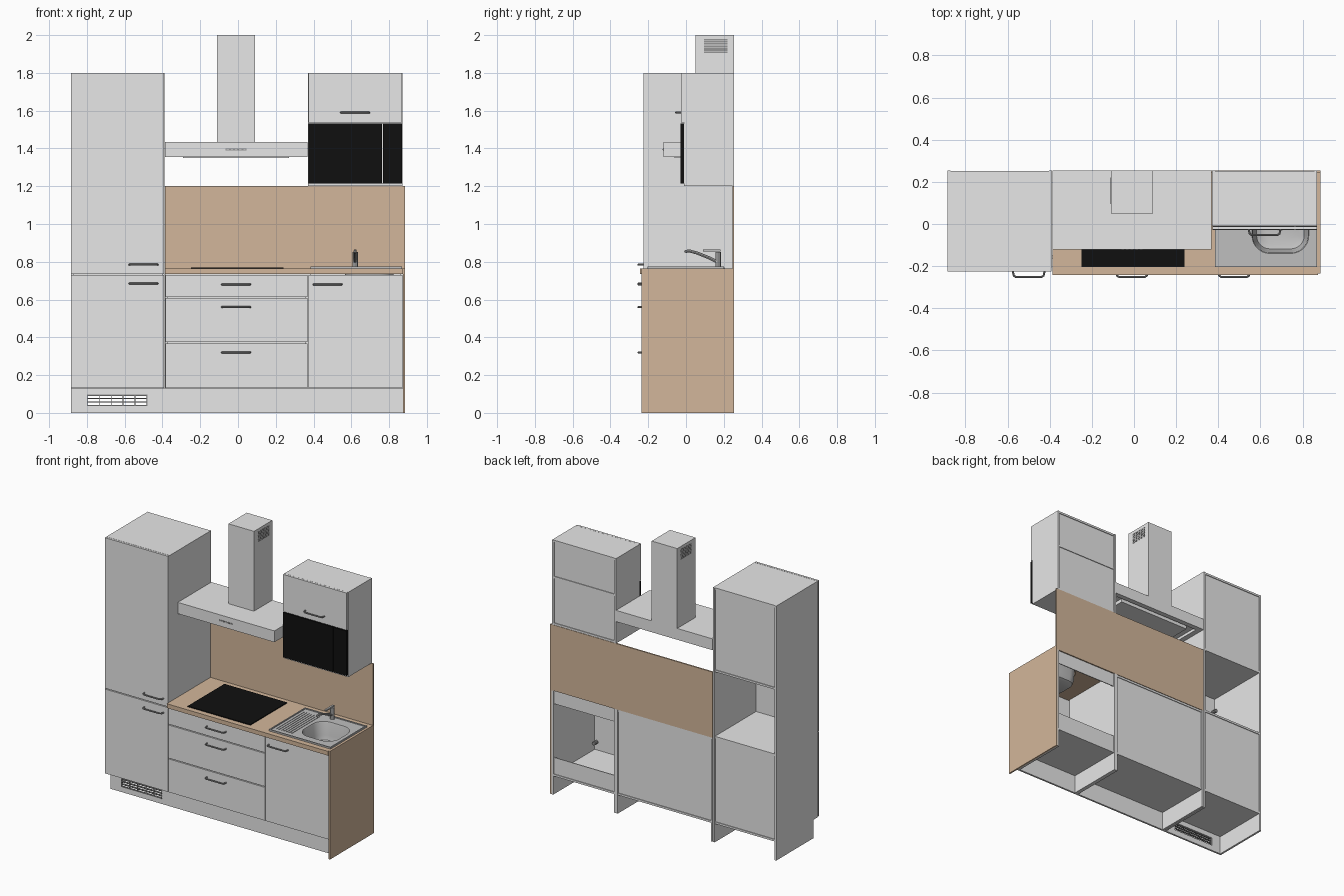
import bpy, bmesh, math
from mathutils import Vector

if "Cube" in bpy.data.objects:
    bpy.data.objects.remove(bpy.data.objects["Cube"], do_unlink=True)


def material(name, r, g, b):
    m = bpy.data.materials.new(name)
    m.use_nodes = True
    m.diffuse_color = (r, g, b, 1)
    m.node_tree.nodes["Principled BSDF"].inputs["Base Color"].default_value = (r, g, b, 1)
    return m


WHITE = material("cabinet white", 0.8, 0.8, 0.8)
WOOD = material("light wood", 0.65, 0.47, 0.325)
BLACK = material("black glass", 0.005, 0.005, 0.005)
STEEL = material("brushed steel", 0.52, 0.52, 0.52)
GREY = material("handle grey", 0.3, 0.3, 0.3)


def from_bmesh(name, bm, mat):
    me = bpy.data.meshes.new(name)
    bm.to_mesh(me)
    bm.free()
    me.materials.append(mat)
    ob = bpy.data.objects.new(name, me)
    bpy.context.collection.objects.link(ob)
    return ob


def box(name, x, y, z, mat=WHITE):
    """Box from three (low, high) ranges."""
    bm = bmesh.new()
    bmesh.ops.create_cube(bm, size=1)
    for v in bm.verts:
        v.co = [(lo + hi) / 2 + c * (hi - lo) for c, (lo, hi) in zip(v.co, (x, y, z))]
    return from_bmesh(name, bm, mat)


def activate(ob):
    bpy.ops.object.select_all(action='DESELECT')
    ob.select_set(True)
    bpy.context.view_layer.objects.active = ob


def smooth(ob):
    activate(ob)
    bpy.ops.object.shade_smooth_by_angle(angle=math.radians(40))


def rod(name, points, radius, mat):
    """Round bar along a path."""
    cu = bpy.data.curves.new(name, 'CURVE')
    cu.dimensions = '3D'
    cu.bevel_depth = radius
    cu.bevel_resolution = 2
    cu.use_fill_caps = True
    sp = cu.splines.new('POLY')
    sp.points.add(len(points) - 1)
    for p, co in zip(sp.points, points):
        p.co = (*co, 1)
    cu.materials.append(mat)
    ob = bpy.data.objects.new(name, cu)
    bpy.context.collection.objects.link(ob)
    activate(ob)
    bpy.ops.object.convert(target='MESH')
    smooth(bpy.context.object)


def cut(ob, cutter):
    mod = ob.modifiers.new("opening", 'BOOLEAN')
    mod.operation = 'DIFFERENCE'
    mod.solver = 'EXACT'
    mod.object = cutter
    activate(ob)
    bpy.ops.object.modifier_apply(modifier=mod.name)


def handle(name, x, y, z):
    h = 0.075
    rod(name, [(x - h, y, z), (x - h + .004, y - .02, z), (x - h + .015, y - .027, z),
               (x + h - .015, y - .027, z), (x + h - .004, y - .02, z), (x + h, y, z)], 0.005, GREY)


T = 0.014      # panel thickness
BACK = 0.255
FRONT = -0.208


def cabinet(name, x0, x1, y0, z0, z1, boards, backs, legs):
    """Open carcass: two sides, horizontal boards and back panels."""
    for side, a in (("right", x0), ("left", x1 - T)):
        box(f"{name}_{side}_side", (a, a + T), (y0, BACK), (z0, z1))
        if legs:
            box(f"{name}_{side}_leg", (a, a + T), (-0.15, BACK), (0, z0))
    for i, z in enumerate(boards):
        box(f"{name}_board_{i}", (x0 + T, x1 - T), (y0, BACK - .003), (z, z + T))
    for i, span in enumerate(backs):
        box(f"{name}_back_{i}", (x0 + T, x1 - T), (BACK - .014, BACK - .008), span)


# Carcasses
cabinet("tall_cabinet", -.885, -.389, FRONT, .13, 1.8, (.13, .735, 1.205, 1.786),
        ((.13, .745), (1.21, 1.8)), True)
cabinet("drawer_cabinet", -.387, .37, FRONT, .13, .735, (.13, .72), ((.13, .735),), True)
cabinet("sink_cabinet", .37, .874, FRONT, .13, .735, (.13,), ((.13, .26), (.64, .735)), True)
cabinet("wall_cabinet", .37, .87, -.01, 1.2, 1.8, (1.2, 1.53, 1.786), ((1.2, 1.8),), False)

# Doors and drawer fronts
FY = (-.225, -.21)
box("tall_lower_door", (-.885, -.391), FY, (.133, .729))
box("tall_upper_door", (-.885, -.391), FY, (.735, 1.8))
for i, span in enumerate(((.133, .368), (.374, .608), (.614, .73))):
    box(f"drawer_front_{i}", (-.385, .367), FY, span)
box("sink_door", (.373, .872), FY, (.133, .73))
box("wall_door", (.372, .868), (-.026, -.011), (1.537, 1.8))

# Handles
for i, (x, y, z) in enumerate(((-.5, -.225, .685), (-.5, -.225, .785), (-.01, -.225, .68),
                               (-.01, -.225, .56), (-.01, -.225, .32), (.475, -.225, .68),
                               (.62, -.026, 1.59))):
    handle(f"handle_{i}", x, y, z)

# Hinges inside the open compartments
for name, x, heights in (("sink_hinge", .845, (.2, .62)), ("tall_hinge", -.856, (.82, 1.1))):
    for i, z in enumerate(heights):
        rod(f"{name}_{i}", [(x, -.21, z), (x, -.175, z)], .012, GREY)

# Plinth with a ventilation grille
plinth = box("plinth", (-.885, .874), (-.163, -.15), (0, .13))
hole = box("grille_cutter", (-.8, -.48), (-.2, -.1), (.037, .095))
cut(plinth, hole)
bpy.data.objects.remove(hole, do_unlink=True)
for i in range(4):
    z = .037 + i * .0178
    box(f"grille_slat_{i}", (-.8, -.48), (-.168, -.155), (z, z + .006), GREY)
for i in range(6):
    x = -.8 + i * .0632
    box(f"grille_bar_{i}", (x, x + .004), (-.165, -.157), (.037, .095), GREY)

# Worktop, end panel and splashback
worktop = box("worktop", (-.387, .874), (-.243, .245), (.735, .765), WOOD)
box("end_panel", (.874, .885), (-.235, BACK), (0, .765), WOOD)
box("splashback", (-.387, .885), (.245, BACK), (.735, 1.2), WOOD)

# Hob
box("hob", (-.25, .24), (-.205, .205), (.765, .771), BLACK)


# Sink bowl, built from rounded rectangular rings
def ring(bm, inset, z, radius=.085):
    cx, cy = .695, -.01
    hx, hy = .135 - inset, .13 - inset
    r = max(radius - inset, .03)
    verts = []
    for q, (sx, sy) in enumerate(((1, 1), (-1, 1), (-1, -1), (1, -1))):
        for k in range(8):
            a = (q + k / 7) * math.pi / 2
            verts.append(bm.verts.new((cx + sx * (hx - r) + r * math.cos(a),
                                       cy + sy * (hy - r) + r * math.sin(a), z)))
    return verts


def loft(name, levels, cap_top, mat):
    bm = bmesh.new()
    rings = [ring(bm, *lv) for lv in levels]
    for a, b in zip(rings, rings[1:]):
        for i in range(len(a)):
            j = (i + 1) % len(a)
            bm.faces.new((a[i], a[j], b[j], b[i]))
    bm.faces.new(rings[-1])
    if cap_top:
        bm.faces.new(rings[0])
        bmesh.ops.recalc_face_normals(bm, faces=bm.faces)
    else:
        bmesh.ops.reverse_faces(bm, faces=[f for f in bm.faces if f.normal.z < 0])
    return from_bmesh(name, bm, mat)


tray = box("sink_tray", (.385, .868), (-.205, .2), (.7645, .770), STEEL)
cutter = loft("bowl_cutter", ((0, .8), (0, .7)), True, STEEL)
cut(tray, cutter)
cut(worktop, cutter)
bpy.data.objects.remove(cutter, do_unlink=True)
smooth(loft("sink_bowl", ((0, .770), (.004, .762), (.012, .68), (.022, .65), (.045, .638)), False, STEEL))
rod("sink_drain", [(.695, -.01, .632), (.695, -.01, .641)], .025, GREY)
for i, y in enumerate((-.205, .192)):
    box(f"sink_rim_long_{i}", (.385, .868), (y, y + .008), (.765, .776), STEEL)
for i, x in enumerate((.385, .860)):
    box(f"sink_rim_short_{i}", (x, x + .008), (-.197, .192), (.765, .776), STEEL)
for i in range(7):
    x = .408 + i * .02
    box(f"drainer_ridge_{i}", (x, x + .008), (-.16, .15), (.769, .773), STEEL)

# Tap
rod("tap_body", [(.62, .17, .768), (.62, .17, .852)], .015, STEEL)
rod("tap_spout", [(.62, .165, .8), (.62, .12, .822), (.62, .06, .846), (.62, .02, .857),
                  (.62, 0, .856), (.62, -.004, .848)], .008, STEEL)
box("tap_lever", (.613, .627), (.09, .182), (.854, .864), STEEL)

# Microwave front
box("microwave_door", (.372, .762), (-.028, -.008), (1.215, 1.532), BLACK)
box("microwave_controls", (.767, .869), (-.028, -.008), (1.215, 1.532), BLACK)

# Extractor hood
hood = box("hood_canopy", (-.387, .369), (-.12, BACK), (1.355, 1.435))
recess = box("hood_cutter", (-.35, .33), (-.085, .22), (1.3, 1.375))
cut(hood, recess)
bpy.data.objects.remove(recess, do_unlink=True)
box("hood_filter", (-.29, .27), (-.06, .195), (1.35, 1.376))
box("hood_controls", (-.065, .045), (-.122, -.119), (1.39, 1.4), GREY)
for i in range(5):
    x = -.06 + i * .022
    box(f"hood_button_{i}", (x, x + .012), (-.124, -.121), (1.392, 1.398), STEEL)
box("hood_chimney", (-.11, .09), (.05, BACK), (1.435, 2))
for side, x in (("right", -.11), ("left", .09)):
    for i in range(8):
        z = 1.906 + i * .0095
        box(f"chimney_vent_{side}_{i}", (x - .001, x + .001), (.095, .22), (z, z + .007), GREY)
